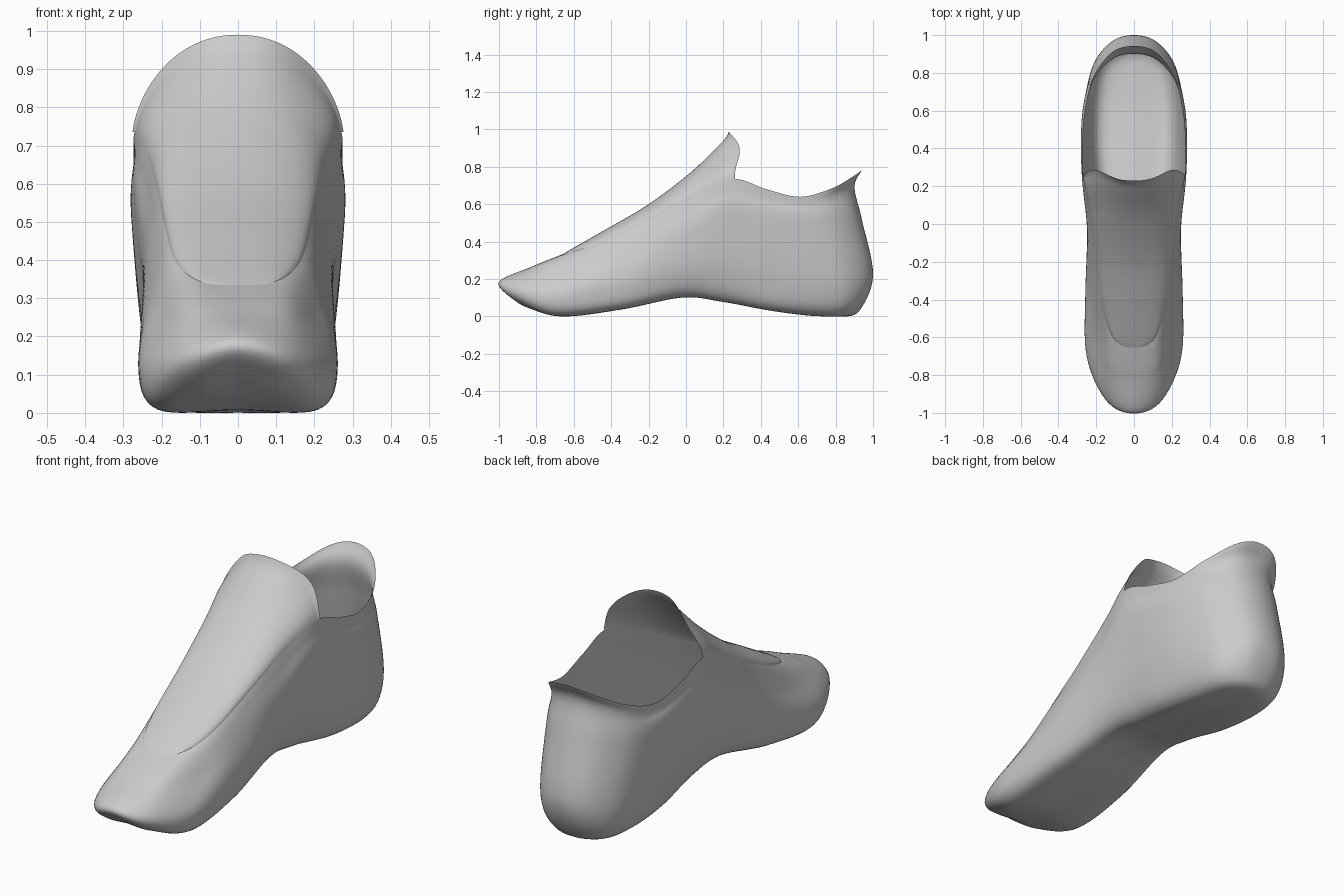
import bpy, math
from mathutils import Vector as V

if "Cube" in bpy.data.objects:
    bpy.data.objects.remove(bpy.data.objects["Cube"])

# Half-shoe guide curves, each running from toe to heel (x, y, z)
RIM = [(0, -.655, .335), (.10, -.615, .345), (.165, -.45, .40), (.197, -.2, .52),
       (.228, .05, .65), (.268, .25, .735), (.272, .43, .68), (.257, .61, .64),
       (.215, .78, .685), (.115, .91, .76), (0, .942, .787)]
WALL = [(0, -.82, .268), (.13, -.775, .262), (.212, -.54, .265), (.235, -.25, .36),
        (.25, 0, .45), (.272, .22, .55), (.28, .44, .52), (.268, .63, .5),
        (.222, .79, .5), (.125, .905, .51), (0, .94, .52)]
BELLY = [(0, -1, .185), (.145, -.935, .15), (.25, -.7, .115), (.257, -.38, .15),
         (.237, -.02, .23), (.238, .22, .25), (.245, .45, .2), (.243, .66, .17),
         (.21, .85, .17), (.115, .968, .2), (0, 1, .22)]
SOLE = [(0, -.93, .1), (.12, -.87, .06), (.205, -.68, .008), (.205, -.35, .045),
        (.17, -.02, .11), (.165, .2, .09), (.18, .45, .043), (.175, .66, .018),
        (.15, .82, .014), (.085, .9, .022), (0, .925, .028)]
CENTRE_Z = [.045, .03, .008, .05, .11, .092, .05, .018, .006, .002, .002]
# Ridge of the tongue on the centre line (y, z)
RIDGE = [(-.655, .335), (-.6, .368), (-.43, .465), (-.2, .6), (.03, .775), (.2, .94)]


def flip(p):
    return V((-p[0], p[1], p[2]))


def spline(pts, t, first, last):
    """Smooth curve through pts; first and last are the padding points."""
    p = [V(first)] + [V(q) for q in pts] + [V(last)]
    i = min(int(t), len(pts) - 2)
    f = t - i
    a, b, c, d = p[i:i + 4]
    return .5 * (2 * b + (c - a) * f + (2 * a - 5 * b + 4 * c - d) * f * f
                 + (3 * b - a - 3 * c + d) * f ** 3)


def along(pts, t):
    return spline(pts, t, flip(pts[1]), flip(pts[-2]))


def sheet(name, rows):
    """Grid surface from rows of points, mirrored across x."""
    n = len(rows[0])
    verts = [p for r in rows for p in r]
    faces = [(i * n + j, i * n + j + 1, (i + 1) * n + j + 1, (i + 1) * n + j)
             for i in range(len(rows) - 1) for j in range(n - 1)]
    me = bpy.data.meshes.new(name)
    me.from_pydata(verts, [], faces)
    ob = bpy.data.objects.new(name, me)
    bpy.context.collection.objects.link(ob)
    m = ob.modifiers.new("Mirror", 'MIRROR')
    m.use_clip = True
    m.merge_threshold = .0005
    me.polygons.foreach_set("use_smooth", [True] * len(me.polygons))
    return ob


# Shoe body: meridians from the rim down to the sole centre line
centre = [(0, s[1] * .9, z) for s, z in zip(SOLE, CENTRE_Z)]
rows = []
for k in range(101):
    t = k / 10
    rim, wall, belly, sole, mid = (along(c, t) for c in (RIM, WALL, BELLY, SOLE, centre))
    line = [rim, wall, belly, sole, mid]
    neck = rim.lerp(wall, .35)
    if t > 5:  # pinched neck below the flared collar
        f = min(1, t - 5)
        neck.x *= 1 - .012 * f
        neck.y -= .04 * max(0, (neck.y - .6) / .34)
    else:
        neck.z += .006 * math.sin(math.pi * t / 5)
    line.insert(1, neck)
    row = [spline(line, j / 8, 2 * line[0] - line[1], flip(line[-2])) for j in range(41)]
    for p in row:
        p.x, p.z = max(p.x, 0), max(p.z, 0)
        if k in (0, 100):
            p.x = 0
    rows.append(row)
sheet("shoe_body", rows)


# Tongue: arches rising from the front part of the rim to the ridge
def arch(s, c, bulge=0, narrow=1):
    row = []
    for j in range(25):
        a = j / 24 * math.pi / 2
        u, v = math.cos(a), math.sin(a)
        row.append(V((s.x * u * (1 - (1 - narrow) * math.sin(2 * a)),
                      s.y + (c.y - s.y) * v + bulge * math.sin(2 * a) ** 2 * u,
                      s.z + (c.z - s.z) * v)))
    row[-1].x = 0
    return row


ridge = [V((0, y, z)) for y, z in RIDGE]
for_rows = []
for k in range(51):
    t = k / 10
    c = spline(ridge, t, 2 * ridge[0] - ridge[1], 2 * ridge[5] - ridge[4])
    for_rows.append(arch(along(RIM, t), c, .03 * max(0, t - 4), 1 - .05 * max(0, t - 3) / 2))
# Flared back edge of the tongue
for_rows.append(arch(V((.27, .255, .735)), V((0, .22, .965)), .045, .945))
for_rows.append(arch(V((.276, .262, .736)), V((0, .23, .99)), .06, .945))
sheet("tongue", for_rows)
